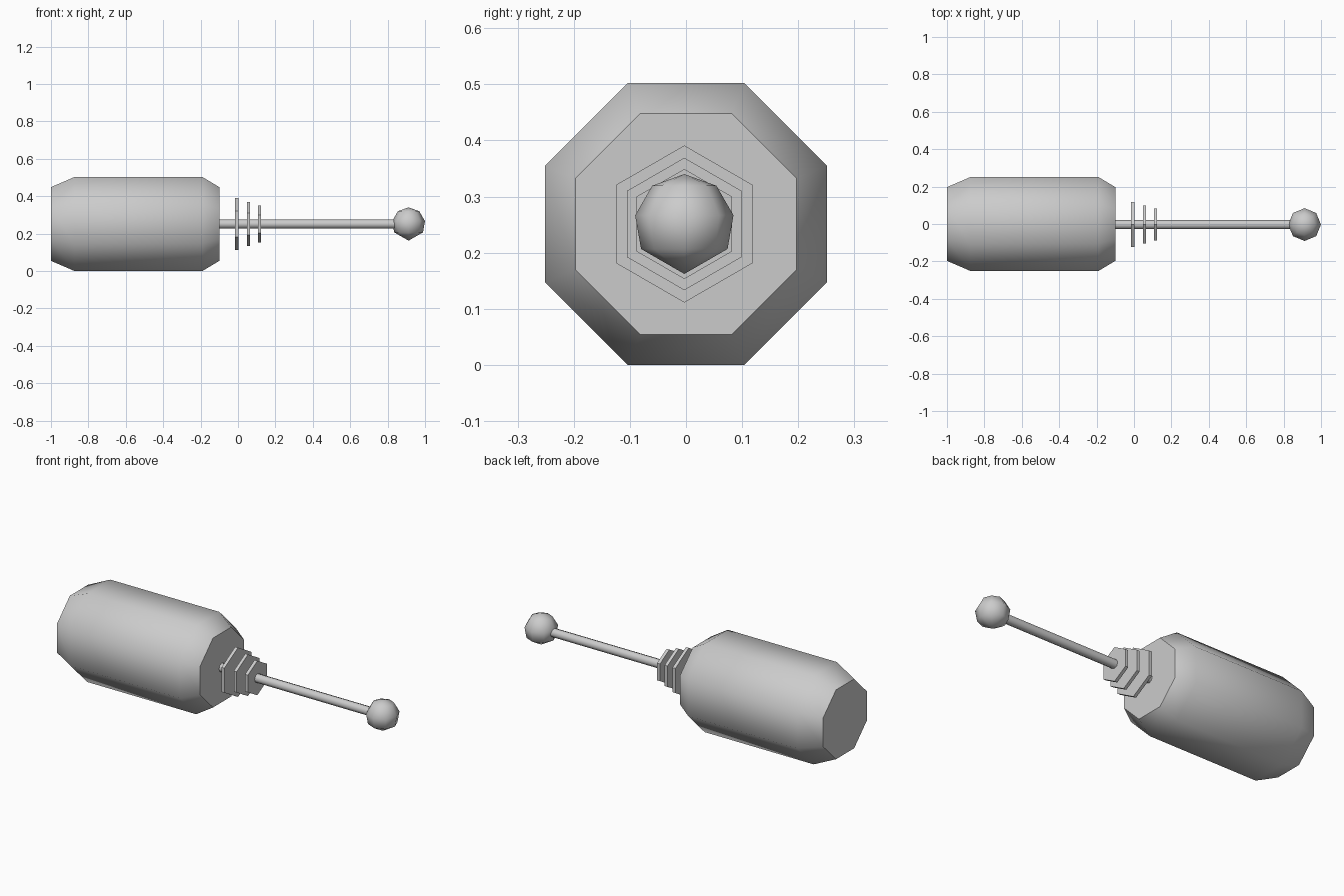
import bpy, bmesh
from math import sin, cos, pi, radians

if "Cube" in bpy.data.objects:
    bpy.data.objects.remove(bpy.data.objects["Cube"])

CZ, CY = 0.251, -0.003


def lathe(name, profile, sides, phase=0.0, axis='X', centre=(0, 0, 0), smooth=50):
    """Revolve (position, radius) points about an axis; radius 0 makes a pole."""
    bm = bmesh.new()
    rings = []
    for h, r in profile:
        ring = []
        for i in range(sides if r else 1):
            a = phase + 2 * pi * i / sides
            u, v = r * cos(a), r * sin(a)
            ring.append(bm.verts.new((h, u, v) if axis == 'X' else (u, v, h)))
        rings.append(ring)
    for a, b in zip(rings, rings[1:]):
        for i in range(sides):
            j = (i + 1) % sides
            quad = [a[i % len(a)], a[j % len(a)], b[j % len(b)], b[i % len(b)]]
            bm.faces.new(list(dict.fromkeys(quad)))
    for ring in (rings[0], rings[-1]):
        if len(ring) > 2:
            bm.faces.new(ring)
    bmesh.ops.recalc_face_normals(bm, faces=bm.faces[:])
    mesh = bpy.data.meshes.new(name)
    bm.to_mesh(mesh)
    bm.free()
    ob = bpy.data.objects.new(name, mesh)
    ob.location = centre
    bpy.context.collection.objects.link(ob)
    bpy.ops.object.select_all(action='DESELECT')
    ob.select_set(True)
    bpy.context.view_layer.objects.active = ob
    bpy.ops.object.shade_smooth_by_angle(angle=radians(smooth))
    return ob


# Octagonal body with tapered ends (flats facing up and sideways)
k = 1 / cos(pi / 8)
lathe("body", [(-1.0, 0.197 * k), (-0.875, 0.251 * k), (-0.19, 0.251 * k), (-0.1, 0.197 * k)],
      8, pi / 8, centre=(0, 0, CZ))

# Thin rod running out of the body to the ball
lathe("rod", [(-0.11, 0.025), (0.86, 0.025)], 8, centre=(0, CY, CZ))

# Three shrinking hexagonal discs
for i, (x, r) in enumerate([(-0.007, 0.14), (0.056, 0.118), (0.115, 0.098)]):
    lathe(f"disc_{i + 1}", [(x - 0.009, r), (x + 0.009, r)], 6, pi / 2, centre=(0, CY, CZ))

# Low-poly ball tip, rings at 40 degree steps between the poles
R = 0.089
ball = [(R, 0)] + [(R * sin(radians(t)), R * cos(radians(t))) for t in (50, 10, -30)] + [(-R, 0)]
lathe("ball_tip", ball, 8, axis='Z', centre=(0.912, CY, CZ), smooth=180)
